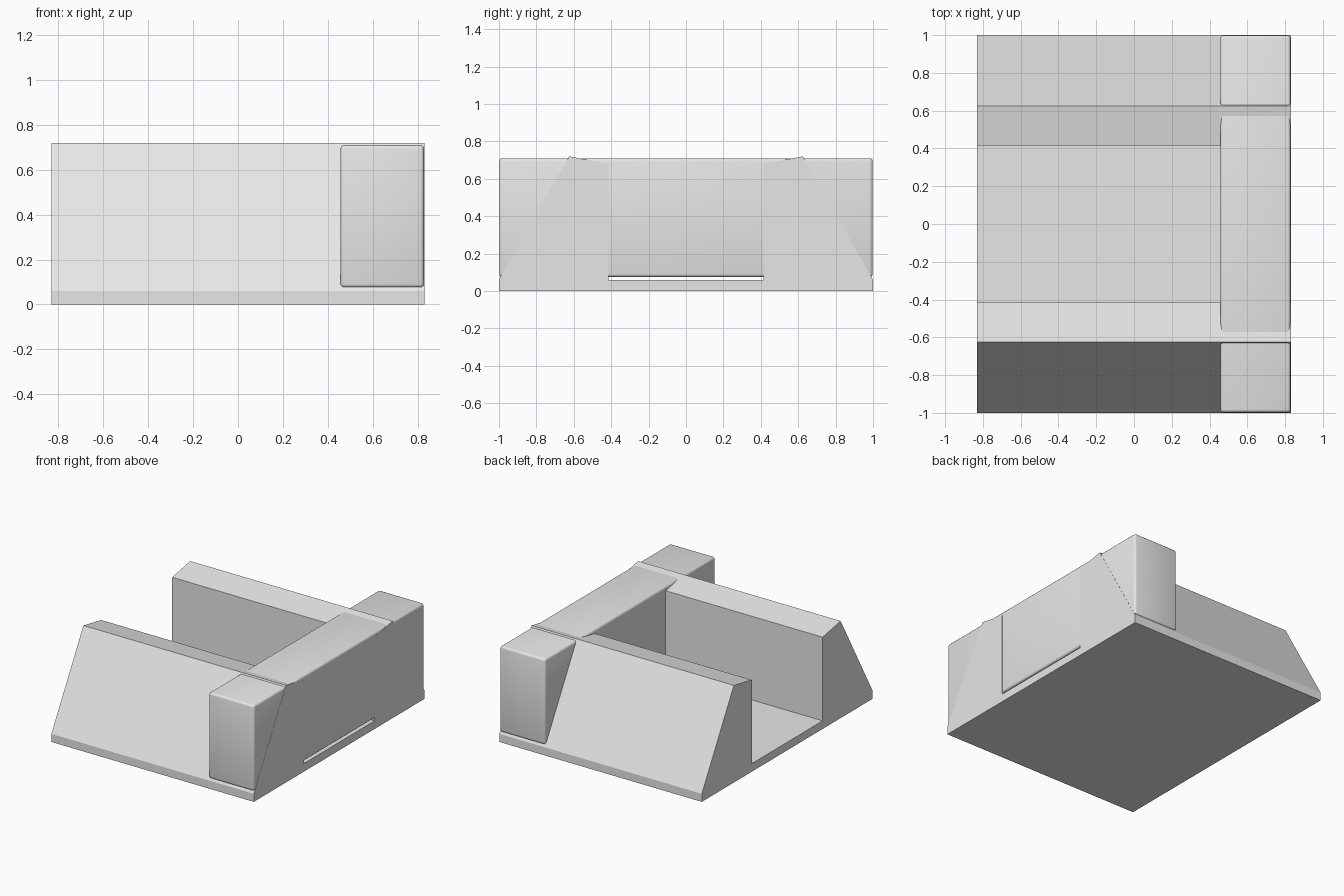
import bpy
import bmesh
from mathutils import Matrix

default = bpy.data.objects.get("Cube")
if default:
    bpy.data.objects.remove(default, do_unlink=True)

# One plain grey for everything
grey = bpy.data.materials.new("light_grey")
grey.use_nodes = True
color = (0.8, 0.8, 0.8, 1)
grey.diffuse_color = color
grey.node_tree.nodes["Principled BSDF"].inputs["Base Color"].default_value = color


def add_object(name, bm):
    bmesh.ops.recalc_face_normals(bm, faces=bm.faces)
    mesh = bpy.data.meshes.new(name)
    bm.to_mesh(mesh)
    bm.free()
    mesh.materials.append(grey)
    obj = bpy.data.objects.new(name, mesh)
    bpy.context.collection.objects.link(obj)
    return obj


# Channel base: mirrored half profile of slab and sloped wall, extruded along x
half_width = 0.83
half = [(1, 0), (1, 0.06), (0.625, 0.72), (0.415, 0.68), (0.415, 0.06)]
profile = half + [(-y, z) for y, z in reversed(half)]
bm = bmesh.new()
face = bm.faces.new([bm.verts.new((-half_width, y, z)) for y, z in profile])
result = bmesh.ops.extrude_face_region(bm, geom=[face])
verts = [v for v in result["geom"] if isinstance(v, bmesh.types.BMVert)]
bmesh.ops.translate(bm, verts=verts, vec=(2 * half_width, 0, 0))
add_object("channel_base", bm)

# Soft-edged bar running through both walls along the +x edge
low, high = (0.457, -0.998, 0.075), (0.829, 0.998, 0.71)
size = [b - a for a, b in zip(low, high)]
centre = [(a + b) / 2 for a, b in zip(low, high)]
bm = bmesh.new()
bmesh.ops.create_cube(bm, size=1, matrix=Matrix.Translation(centre) @ Matrix.Diagonal((*size, 1)))
bmesh.ops.bevel(bm, geom=bm.edges[:], offset=0.016, segments=3, profile=0.5, affect='EDGES')
for f in bm.faces:
    f.smooth = True
add_object("cross_bar", bm)
